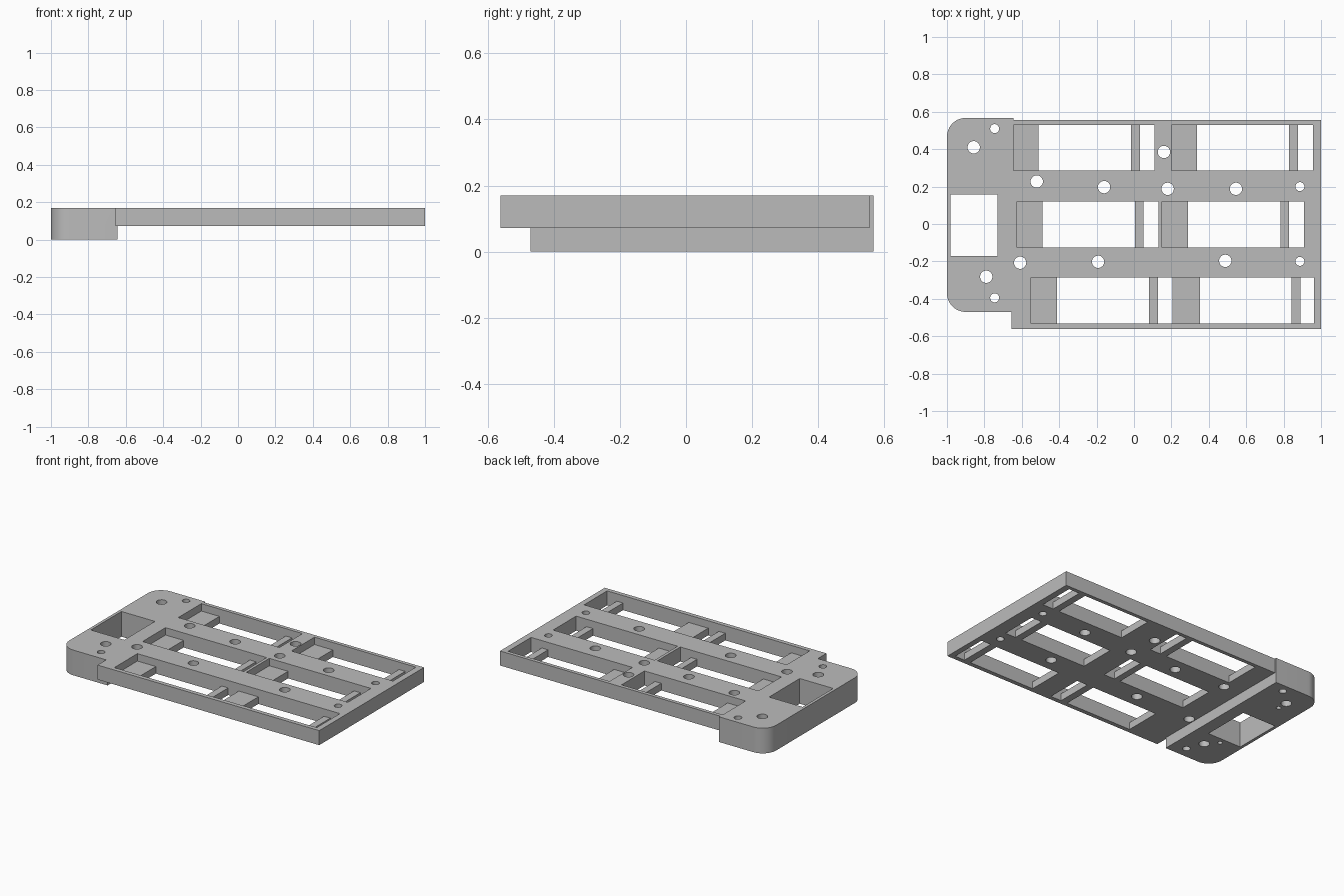
import bpy, bmesh
from math import pi, cos, sin

cube = bpy.data.objects.get("Cube")
if cube:
    bpy.data.objects.remove(cube, do_unlink=True)

TOP, PLATE, LEDGE = 0.17, 0.072, 0.12

grey = bpy.data.materials.new("plain_grey")
grey.use_nodes = True
colour = (0.5, 0.5, 0.5, 1)
grey.diffuse_color = colour
grey.node_tree.nodes["Principled BSDF"].inputs["Base Color"].default_value = colour


def add_prism(bm, pts, z0, z1):
    """Extrude a flat counter-clockwise outline from z0 to z1."""
    face = bm.faces.new([bm.verts.new((x, y, z0)) for x, y in pts])
    new = bmesh.ops.extrude_face_region(bm, geom=[face])["geom"]
    bmesh.ops.translate(bm, vec=(0, 0, z1 - z0),
                        verts=[v for v in new if isinstance(v, bmesh.types.BMVert)])


def rect(x0, x1, y0, y1):
    return [(x0, y0), (x1, y0), (x1, y1), (x0, y1)]


def arc(cx, cy, r, start, end, n):
    return [(cx + r * cos(start + (end - start) * i / n),
             cy + r * sin(start + (end - start) * i / n)) for i in range(n + 1)]


def circle(x, y, r, n=32):
    return arc(x, y, r, 0, 2 * pi, n)[:-1]


def make(name, prisms):
    bm = bmesh.new()
    for p in prisms:
        add_prism(bm, *p)
    bmesh.ops.recalc_face_normals(bm, faces=bm.faces)
    me = bpy.data.meshes.new(name)
    bm.to_mesh(me)
    bm.free()
    me.materials.append(grey)
    ob = bpy.data.objects.new(name, me)
    bpy.context.collection.objects.link(ob)
    return ob


def activate(ob):
    bpy.ops.object.select_all(action="DESELECT")
    ob.select_set(True)
    bpy.context.view_layer.objects.active = ob


def cut(body, cutter):
    cutter.hide_render = True
    mod = body.modifiers.new("cut", "BOOLEAN")
    mod.operation, mod.solver, mod.object = "DIFFERENCE", "EXACT", cutter
    activate(body)
    bpy.ops.object.modifier_apply(modifier=mod.name)
    bpy.data.objects.remove(cutter, do_unlink=True)


# Outline of the whole tray, with the thick end block rounded at its outer corners
R = 0.1
outline = (arc(-1 + R, 0.567 - R, R, pi / 2, pi, 12)
           + arc(-1 + R, -0.47 + R, R, pi, 1.5 * pi, 12)
           + [(-0.655, -0.47), (-0.655, -0.562), (1, -0.562), (1, 0.555),
              (-0.645, 0.555), (-0.645, 0.567)])
body = make("tray_body", [(outline, 0, TOP)])

# Thin the plate from below, leaving the end block full height
under = [(-0.645, 0.7), (-0.645, -0.47), (-0.7, -0.47), (-0.7, -0.7), (1.1, -0.7), (1.1, 0.7)]
cut(body, make("underside_cutter", [(under, -0.1, PLATE)]))

# Pockets: x range, y range, and x ranges of the ledges across them
BACK, MID, FRONT = (0.285, 0.53), (-0.125, 0.12), (-0.533, -0.287)
pockets = [
    (-0.645, 0.11, BACK, [(-0.645, -0.51), (-0.015, 0.032)]),
    (0.2, 0.957, BACK, [(0.2, 0.337), (0.83, 0.877)]),
    (-0.625, 0.13, MID, [(-0.625, -0.49), (0.005, 0.05)]),
    (0.15, 0.908, MID, [(0.15, 0.29), (0.782, 0.83)]),
    (-0.55, 0.962, FRONT, [(-0.55, -0.412), (0.08, 0.128), (0.207, 0.353), (0.843, 0.89)]),
]
openings = [(rect(x0, x1, *ys), -0.1, 0.3) for x0, x1, ys, _ in pockets]

# Window through the end block
openings.append((rect(-0.98, -0.73, -0.17, 0.157), -0.1, 0.3))

# Large and small through holes, then blind holes under the block
large = [(-0.857, 0.41), (-0.79, -0.282), (-0.52, 0.227), (-0.16, 0.197), (0.16, 0.385),
         (0.18, 0.188), (0.545, 0.188), (-0.609, -0.207), (-0.192, -0.202), (0.488, -0.197)]
small = [(-0.745, 0.51), (-0.745, -0.395), (0.887, 0.2), (0.887, -0.2)]
openings += [(circle(x, y, 0.033), -0.1, 0.3) for x, y in large]
openings += [(circle(x, y, 0.024), -0.1, 0.3) for x, y in small]
openings += [(circle(-0.855, y, 0.015), -0.1, 0.1) for y in (0.34, -0.21)]
cut(body, make("opening_cutter", openings))

# Low ledges lying across the pocket floors
ledges = make("pocket_ledges", [(rect(a, b, *ys), PLATE, LEDGE)
                                for _, _, ys, spans in pockets for a, b in spans])

for ob in (body, ledges):
    activate(ob)
    bpy.ops.object.shade_smooth_by_angle(angle=pi / 6)
